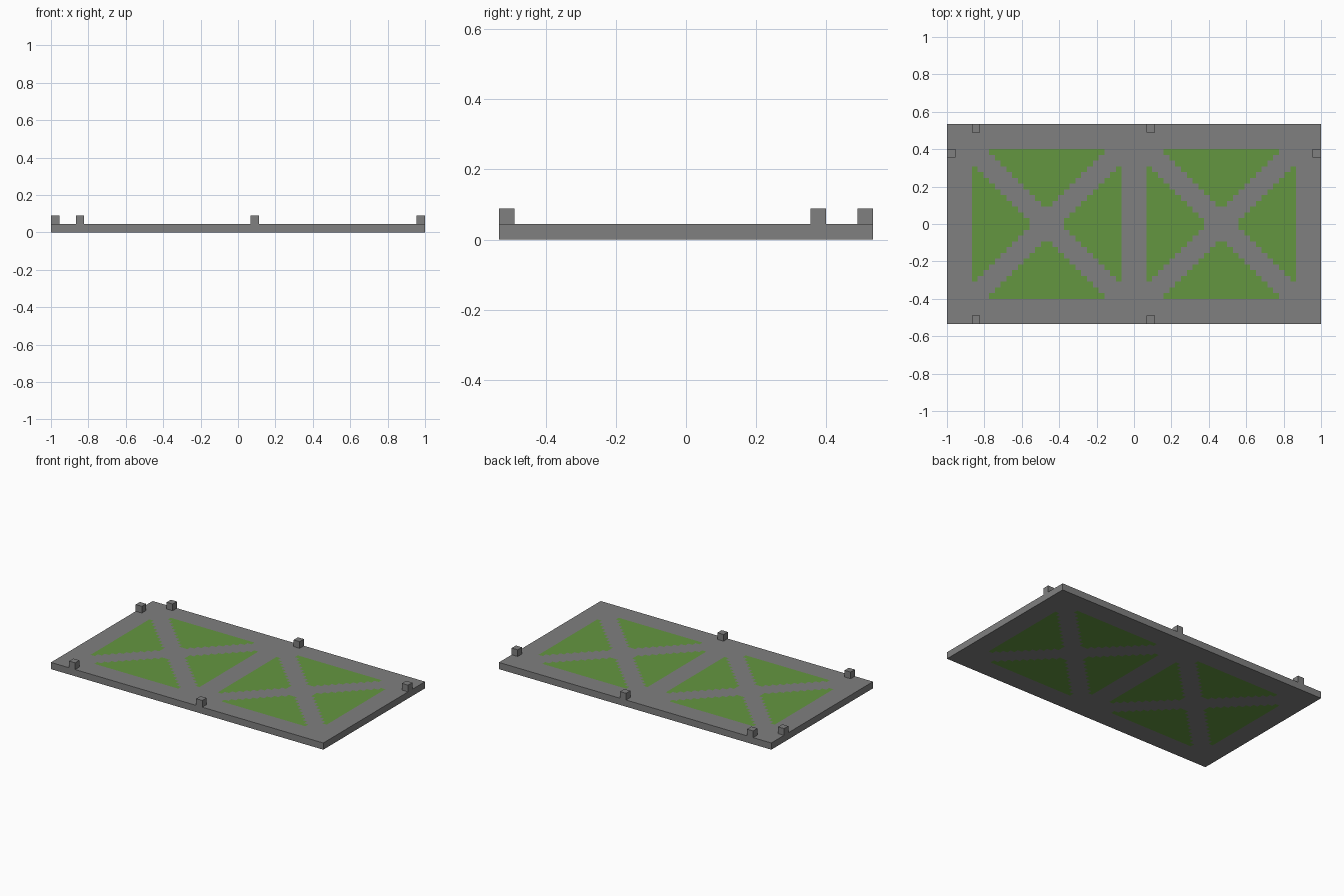
import bpy
import bmesh

cube = bpy.data.objects.get("Cube")
if cube:
    bpy.data.objects.remove(cube, do_unlink=True)

UNIT = 2 / 45            # slab thickness and peg size
HALF_Y = 12 * UNIT       # half depth of the slab
PANEL_X = 10.5 * UNIT    # distance of each panel centre from the middle
STEP = 0.8 / 26          # size of one stair step in the panels


def make_material(name, color):
    mat = bpy.data.materials.new(name)
    mat.use_nodes = True
    mat.diffuse_color = color
    mat.node_tree.nodes["Principled BSDF"].inputs["Base Color"].default_value = color
    return mat


def make_object(name, bm, materials):
    mesh = bpy.data.meshes.new(name)
    bm.to_mesh(mesh)
    bm.free()
    for mat in materials:
        mesh.materials.append(mat)
    obj = bpy.data.objects.new(name, mesh)
    bpy.context.collection.objects.link(obj)
    return obj


def is_green(x, y):
    """Stepped triangles left between the two arms of a diagonal cross."""
    u = int(abs(abs(x) - PANEL_X) / STEP)
    v = int(abs(y) / STEP)
    return max(u, v) < 13 and abs(u - v) > 3 - 0.5


grey = make_material("grey", (0.214, 0.214, 0.214, 1))
green = make_material("green", (0.127, 0.305, 0.051, 1))

# Slab: a grid whose cells follow the stepped panels, extruded to thickness
steps = [i * STEP for i in range(-13, 14)]
xs = [-1] + [c + s for c in (-PANEL_X, PANEL_X) for s in steps] + [1]
ys = [-HALF_Y] + steps + [HALF_Y]
bm = bmesh.new()
rows = [[bm.verts.new((x, y, 0)) for x in xs] for y in ys]
for low, high in zip(rows, rows[1:]):
    for i in range(len(xs) - 1):
        face = bm.faces.new((low[i], low[i + 1], high[i + 1], high[i]))
        centre = face.calc_center_median()
        face.material_index = int(is_green(centre.x, centre.y))
top = bmesh.ops.extrude_face_region(bm, geom=bm.faces[:], use_keep_orig=True)
bmesh.ops.translate(bm, vec=(0, 0, UNIT),
                    verts=[g for g in top["geom"] if isinstance(g, bmesh.types.BMVert)])
bmesh.ops.recalc_face_normals(bm, faces=bm.faces[:])
make_object("slab", bm, [grey, green])


# Pegs: small cubes standing on the rim
def make_peg(name, x, y):
    bm = bmesh.new()
    bmesh.ops.create_cube(bm, size=UNIT)
    peg = make_object(name, bm, [grey])
    peg.location = (x, y, 1.5 * UNIT)


for side, y in (("front", -HALF_Y + UNIT / 2), ("back", HALF_Y - UNIT / 2)):
    make_peg(side + "_right_peg", -19 * UNIT, y)
    make_peg(side + "_middle_peg", 2 * UNIT, y)
for side, sign in (("right", -1), ("left", 1)):
    make_peg(side + "_end_peg", sign * (1 - UNIT / 2), 8.5 * UNIT)
